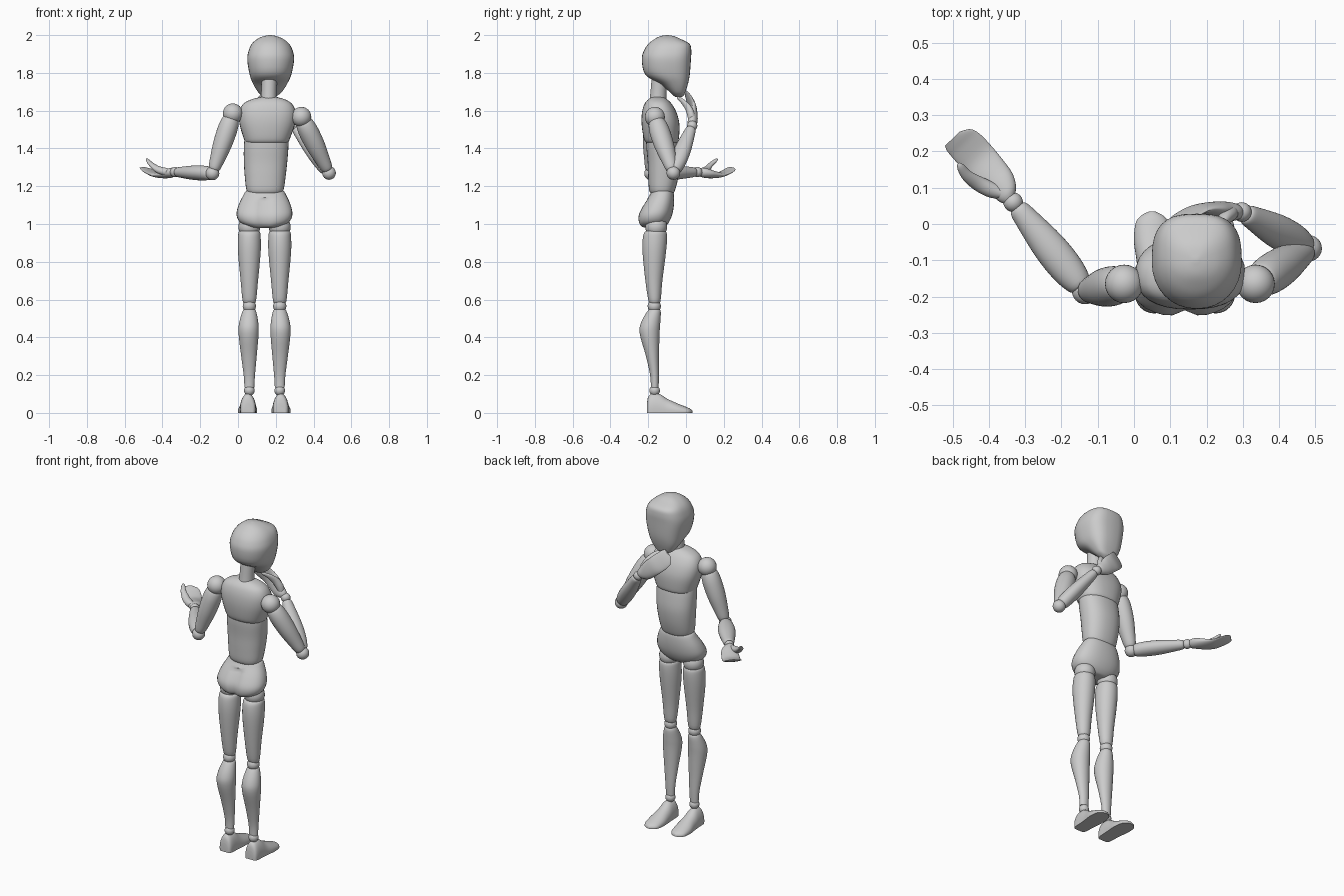
import bpy, bmesh, math
from mathutils import Vector as V

X, Y, Z = V((1, 0, 0)), V((0, 1, 0)), V((0, 0, 1))
SEG, SUB = 32, 4


def catmull(rows):
    """Smoothly interpolate section rows, passing through each one."""
    out = []
    for i in range(len(rows) - 1):
        p0, p1 = rows[max(i - 1, 0)], rows[i]
        p2, p3 = rows[i + 1], rows[min(i + 2, len(rows) - 1)]
        for k in range(SUB):
            t = k / SUB
            out.append([0.5 * (2 * b + (c - a) * t + (2 * a - 5 * b + 4 * c - d) * t * t
                               + (3 * b - a - 3 * c + d) * t ** 3)
                        for a, b, c, d in zip(p0, p1, p2, p3)])
    return out + [list(rows[-1])]


def loft(name, rows, frame=(V((0, 0, 0)), X, Y, Z), power=(2, 2), tweak=None):
    """Rows are (w, centre u, centre v, half u, half v) in the frame (O, U, V, W)."""
    o, u, v, w = frame
    bm = bmesh.new()
    rings = []
    for d, cu, cv, hu, hv in catmull(rows):
        ring = []
        for k in range(SEG):
            a = 2 * math.pi * k / SEG
            c, s = math.cos(a), math.sin(a)
            e = 2 / (power[0] if s > 0 else power[1])
            pu = cu + hu * math.copysign(abs(c) ** e, c)
            pv = cv + hv * math.copysign(abs(s) ** e, s)
            p = o + u * pu + v * pv + w * d
            ring.append(bm.verts.new(tweak(p) if tweak else p))
        rings.append(ring)
    for r, q in zip(rings, rings[1:]):
        for k in range(SEG):
            j = (k + 1) % SEG
            bm.faces.new((r[k], r[j], q[j], q[k]))
    bm.faces.new(rings[0])
    bm.faces.new(rings[-1])
    bmesh.ops.recalc_face_normals(bm, faces=bm.faces)
    finish(name, bm)


def finish(name, bm):
    me = bpy.data.meshes.new(name)
    bm.to_mesh(me)
    bm.free()
    ob = bpy.data.objects.new(name, me)
    bpy.context.collection.objects.link(ob)
    bpy.ops.object.select_all(action='DESELECT')
    ob.select_set(True)
    bpy.context.view_layer.objects.active = ob
    bpy.ops.object.shade_smooth_by_angle(angle=math.radians(45))


def ball(name, c, r):
    bm = bmesh.new()
    bmesh.ops.create_uvsphere(bm, u_segments=24, v_segments=16, radius=r)
    bmesh.ops.translate(bm, verts=bm.verts, vec=V(c))
    finish(name, bm)


def limb(name, a, b, rows):
    """Rows are (fraction along, sideways radius, other radius)."""
    a, b = V(a), V(b)
    w = (b - a).normalized()
    u = w.cross(Z).normalized()
    n = (b - a).length
    loft(name, [(t * n, 0, 0, p, q) for t, p, q in rows], (a, u, u.cross(w), w))


def body(name, rows, **kw):
    """Rows are (z, centre x, back y, front y, half width)."""
    loft(name, [(z, cx, (y0 + y1) / 2, hx, (y1 - y0) / 2) for z, cx, y0, y1, hx in rows], **kw)


def cleft(p):
    if p.y < -0.15 and p.z < 1.13:
        p.y += 0.018 * math.exp(-((p.x - 0.14) / 0.025) ** 2)
    return p


def floor(p):
    p.z = max(p.z, 0)
    return p


# head and neck
body("head", [(1.672, .168, -.055, -.022, .025), (1.683, .168, -.07, -.01, .045),
              (1.70, .169, -.088, -.003, .064), (1.74, .17, -.135, .01, .089),
              (1.79, .172, -.215, .02, .11), (1.87, .173, -.234, .026, .124),
              (1.92, .173, -.222, .028, .116), (1.955, .172, -.198, .018, .098),
              (1.98, .171, -.165, -.03, .068), (1.994, .17, -.137, -.062, .035),
              (2.0, .17, -.105, -.095, .006)], power=(2.9, 2.1))
body("neck", [(1.62, .162, -.2, -.105, .047), (1.68, .163, -.19, -.104, .041),
              (1.82, .168, -.178, -.10, .04)])

# torso
body("chest", [(1.425, .152, -.19, -.065, .085), (1.432, .152, -.212, -.045, .112),
               (1.46, .153, -.225, -.037, .125), (1.53, .155, -.235, -.035, .147),
               (1.59, .156, -.233, -.05, .15), (1.635, .157, -.22, -.075, .13),
               (1.66, .16, -.2, -.1, .088), (1.672, .162, -.18, -.12, .04)], power=(2.4, 2.4))
body("abdomen", [(1.15, .143, -.16, -.09, .05), (1.157, .143, -.18, -.072, .08),
                 (1.18, .143, -.195, -.058, .098), (1.25, .144, -.2, -.04, .108),
                 (1.33, .146, -.203, -.032, .115), (1.41, .149, -.21, -.04, .118),
                 (1.46, .151, -.21, -.05, .115)], power=(2.3, 2.3))
body("pelvis", [(.98, .14, -.215, -.125, .05), (.986, .14, -.24, -.11, .085),
                (1.01, .14, -.254, -.09, .13), (1.05, .14, -.253, -.073, .148),
                (1.10, .141, -.228, -.064, .138), (1.15, .142, -.195, -.063, .115),
                (1.174, .142, -.18, -.07, .10), (1.178, .142, -.165, -.085, .08)],
     power=(2.3, 2.3), tweak=cleft)

# legs
for side, x, out in (("left", .06, -1), ("right", .221, 1)):
    ball(side + "_hip_ball", (x, -.158, .985), .058)
    body(side + "_thigh", [(.578, x, -.182, -.15, .02), (.592, x, -.198, -.135, .035),
                           (.7, x, -.215, -.125, .046), (.85, x, -.23, -.106, .06),
                           (.93, x, -.228, -.1, .06), (.96, x, -.215, -.107, .054),
                           (.965, x, -.19, -.13, .035)])
    ball(side + "_knee_ball", (x, -.168, .565), .035)
    body(side + "_shin", [(.135, x, -.186, -.145, .026), (.2, x, -.19, -.143, .03),
                          (.3, x + out * .002, -.212, -.143, .041),
                          (.42, x + out * .004, -.245, -.14, .053),
                          (.48, x + out * .003, -.237, -.136, .05),
                          (.54, x, -.203, -.134, .035), (.553, x, -.185, -.15, .02)])
    ball(side + "_ankle_ball", (x, -.166, .118), .028)
    fx = .053 if out < 0 else .226
    foot = [(-.207, .05, .026, 0), (-.2, .085, .036, 0), (-.18, .102, .041, 0),
            (-.14, .1, .043, 0), (-.1, .075, .046, 0), (-.05, .052, .051, .002),
            (0, .032, .046, .003), (.022, .022, .032, .003), (.034, .012, .01, .003)]
    loft(side + "_foot", [(y, fx + out * s, h * .2, hw, h * .8) for y, h, hw, s in foot],
         (V((0, 0, 0)), X, Z, Y), power=(2, 3), tweak=floor)

# arms and hands: shoulder, elbow, wrist, then finger and thumb directions
UPPER = [(.08, .03, .03), (.1, .044, .044), (.25, .054, .052), (.5, .053, .05),
         (.75, .042, .04), (.92, .032, .03), (.95, .018, .018)]
FORE = [(.05, .02, .02), (.08, .035, .034), (.25, .046, .039), (.5, .046, .038),
        (.8, .034, .03), (.92, .027, .025), (.95, .016, .016)]
PALM = [(.012, 0, 0, .02, .018), (.03, -.006, -.002, .033, .025), (.06, -.012, -.007, .042, .025),
        (.1, -.011, -.013, .049, .02), (.15, -.013, -.015, .051, .013),
        (.2, -.014, 0, .05, .009), (.228, -.01, .013, .044, .007), (.243, 0, .022, .028, .004)]
THUMB = [(.035, .005, 0, .018, .018), (.06, .018, .003, .023, .02), (.1, .032, .014, .022, .019),
         (.14, .041, .04, .016, .014), (.17, .038, .06, .011, .01), (.182, .036, .067, .004, .004)]
ARMS = [("left", (-.027, -.165, 1.585), (-.135, -.185, 1.268), (-.333, .06, 1.275),
         (-.69, .72, 0), (-.72, -.69, 0), Z),
        ("right", (.335, -.165, 1.567), (.482, -.067, 1.27), (.297, .033, 1.52),
         (-.72, -.05, .69), (.69, 0, .72), -Y)]
for side, sh, el, wr, d, l, n in ARMS:
    ball(side + "_shoulder_ball", sh, .053)
    ball(side + "_elbow_ball", el, .036)
    ball(side + "_wrist_ball", wr, .027)
    limb(side + "_upper_arm", sh, el, UPPER)
    limb(side + "_forearm", el, wr, FORE)
    frame = (V(wr), V(l), n, V(d))
    loft(side + "_hand", PALM, frame)
    loft(side + "_thumb", THUMB, frame)
